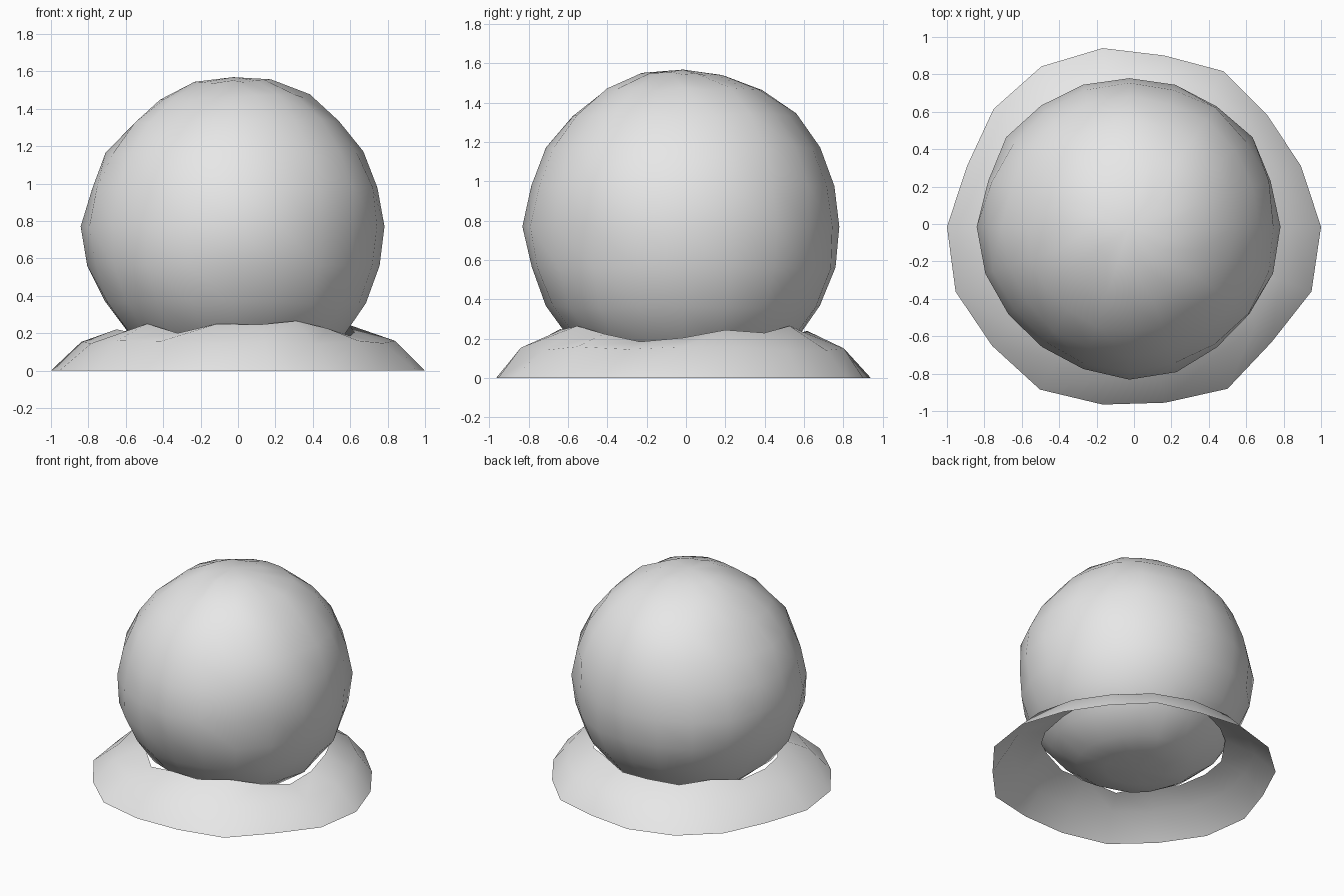
import bpy, bmesh, math, random
from mathutils import Vector

random.seed(4)
if "Cube" in bpy.data.objects:
    bpy.data.objects.remove(bpy.data.objects["Cube"], do_unlink=True)

grey = bpy.data.materials.new("pale grey")
grey.use_nodes = True
grey.diffuse_color = (0.8, 0.8, 0.8, 1)
grey.node_tree.nodes["Principled BSDF"].inputs["Base Color"].default_value = (0.8, 0.8, 0.8, 1)


def finish(bm, name):
    mesh = bpy.data.meshes.new(name)
    bm.to_mesh(mesh)
    bm.free()
    for face in mesh.polygons:
        face.use_smooth = True
    mesh.materials.append(grey)
    obj = bpy.data.objects.new(name, mesh)
    bpy.context.collection.objects.link(obj)
    return obj


# Slightly lumpy ball, flattened at the upper left and underneath
CENTRE = Vector((-0.025, -0.015, 0.77))
bm = bmesh.new()
bmesh.ops.create_uvsphere(bm, u_segments=20, v_segments=12, radius=1)
for v in bm.verts:
    d = v.co.normalized()
    r = 0.805 + random.uniform(-0.012, 0.012)
    r -= 0.06 * max(0, -d.x) * max(0, d.z)
    r += 0.04 * max(0, d.x) * max(0, -d.z)
    v.co = CENTRE + d * r
    v.co.z = max(v.co.z, 0.03)
finish(bm, "ball")

# Open skirt around the ball, built from three wavy rings
SEGMENTS = 18
outer = [1.0, 0.95, 0.93, 0.96, 0.93, 0.97, 0.99, 0.98, 0.95,
         1.0, 1.015, 0.99, 1.005, 0.965, 0.955, 1.0, 0.96, 1.01]
rim_height = [0.205, 0.245, 0.23, 0.265, 0.23, 0.24, 0.22, 0.25, 0.21,
              0.22, 0.21, 0.25, 0.2, 0.25, 0.245, 0.265, 0.225, 0.185]
bm = bmesh.new()
rings = [[], [], []]
for i in range(SEGMENTS):
    a = math.tau * i / SEGMENTS
    direction = Vector((math.cos(a), math.sin(a), 0))
    mid_r = 0.83 + random.uniform(-0.015, 0.015)
    rim_r = 0.635 + random.uniform(-0.015, 0.015)
    spots = ((outer[i], 0), (mid_r, 0.15 + random.uniform(-0.012, 0.012)),
             (rim_r, rim_height[i]))
    for ring, (r, z) in zip(rings, spots):
        ring.append(bm.verts.new(direction * r + Vector((0, -0.015, z))))
for low, high in zip(rings, rings[1:]):
    for i in range(SEGMENTS):
        j = (i + 1) % SEGMENTS
        bm.faces.new((low[i], low[j], high[j], high[i]))
finish(bm, "skirt")
